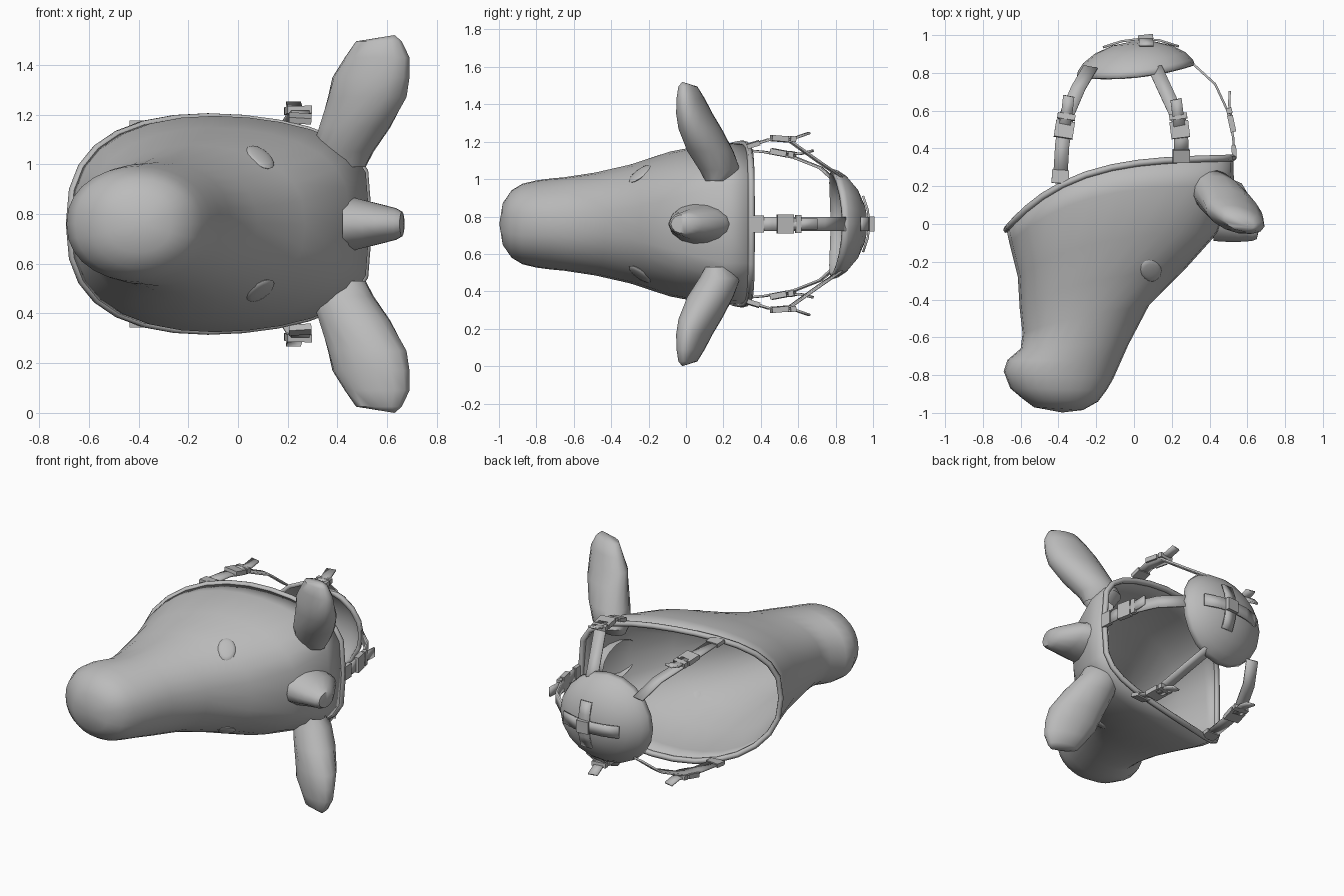
import bpy, bmesh, math
from mathutils import Vector, Matrix

cube = bpy.data.objects.get("Cube")
if cube:
    bpy.data.objects.remove(cube, do_unlink=True)

MID = 0.76  # height of the mirror plane, as the mask lies on its side

grey = bpy.data.materials.new("plain grey")
grey.use_nodes = True
grey.diffuse_color = (0.5, 0.5, 0.5, 1)
bsdf = grey.node_tree.nodes["Principled BSDF"]
bsdf.inputs["Base Color"].default_value = (0.5, 0.5, 0.5, 1)
bsdf.inputs["Roughness"].default_value = 0.8


def finish(bm, name, thickness=0, offset=-1, angle=50):
    bmesh.ops.recalc_face_normals(bm, faces=bm.faces)
    mesh = bpy.data.meshes.new(name)
    bm.to_mesh(mesh)
    bm.free()
    mesh.materials.append(grey)
    obj = bpy.data.objects.new(name, mesh)
    bpy.context.collection.objects.link(obj)
    if thickness:
        mod = obj.modifiers.new("thickness", "SOLIDIFY")
        mod.thickness, mod.offset = thickness, offset
    bpy.ops.object.select_all(action="DESELECT")
    obj.select_set(True)
    bpy.context.view_layer.objects.active = obj
    bpy.ops.object.shade_smooth_by_angle(angle=math.radians(angle))
    return obj


def loft(name, rings, tip=None, closed=True, **kw):
    """Skin a list of point rings, ending in an optional tip point."""
    bm = bmesh.new()
    rows = [[bm.verts.new(p) for p in ring] for ring in rings]
    n = len(rows[0])
    for a, b in zip(rows, rows[1:]):
        for i in range(n if closed else n - 1):
            j = (i + 1) % n
            bm.faces.new((a[i], a[j], b[j], b[i]))
    if tip:
        t = bm.verts.new(tip)
        for i in range(n):
            bm.faces.new((rows[-1][i], rows[-1][(i + 1) % n], t))
    return finish(bm, name, **kw)


def oval(center, u, v, n=14):
    c, u, v = Vector(center), Vector(u), Vector(v)
    angles = [math.tau * i / n for i in range(n)]
    return [c + u * math.cos(a) + v * math.sin(a) for a in angles]


def head_ring(chin, top, bulge, width, square, n=28):
    """Bowed oval from chin to forehead, squarer towards the forehead."""
    c, t = Vector((*chin, MID)), Vector((*top, MID))
    along = (t - c) / 2
    back = Vector((-along.y, along.x, 0)).normalized()
    ring = []
    for i in range(n):
        a = math.tau * i / n
        ca, sa = math.cos(a), math.sin(a)
        power = 0.9 - square * (0.28 + 0.15 * ca)
        s = math.copysign(abs(sa) ** power, sa)
        p = (c + t) / 2 + along * ca + back * bulge * sa * sa * (1 - 0.4 * ca)
        ring.append(p + Vector((0, 0, s * width)))
    return ring


def ribbon(name, path, across, half=0.038):
    """Flat strap along a path; across is its width direction."""
    w = Vector(across).normalized() * half
    loft(name, [[Vector(p) - w, Vector(p) + w] for p in path],
         closed=False, thickness=0.012, offset=0, angle=30)


def box(name, center, along, across, size):
    x = Vector(along).normalized()
    z = x.cross(Vector(across)).normalized()
    y = z.cross(x)
    rot = Matrix((x, y, z)).transposed().to_4x4()
    bm = bmesh.new()
    bmesh.ops.create_cube(bm, size=1, matrix=Matrix.Translation(center) @ rot
                          @ Matrix.Diagonal((*size, 1)))
    finish(bm, name, angle=30)


# Hollow head: chin point, forehead point, bow, half width, squareness
sections = [
    ((-.675, -.03), (.525, .35), .145, .43, 1),
    ((-.66, -.1), (.53, .2), .12, .435, .95),
    ((-.615, -.28), (.45, -.04), .08, .388, .6),
    ((-.605, -.45), (.27, -.24), .05, .318, .2),
    ((-.59, -.58), (.08, -.43), .02, .275, -.1),
    ((-.60, -.66), (-.03, -.64), 0, .25, 0),
    ((-.67, -.72), (-.07, -.73), 0, .243, 0),
    ((-.69, -.78), (-.11, -.82), 0, .233, 0),
    ((-.655, -.87), (-.145, -.88), 0, .215, .1),
    ((-.59, -.925), (-.19, -.94), 0, .18, .2),
    ((-.53, -.97), (-.27, -.985), 0, .115, .2),
]
rings = [head_ring(*s) for s in sections]
head = loft("head_shell", rings, tip=(-.38, -.998, MID), thickness=0.015)
bpy.context.view_layer.update()


def bump(name, x, z, radii, sink):
    """Flattened ellipsoid seated on the front of the head."""
    hit, place, normal, _ = head.ray_cast(Vector((x, -2, z)), Vector((0, 1, 0)))
    rot = normal.to_track_quat("Z", "Y").to_matrix().to_4x4()
    bm = bmesh.new()
    bmesh.ops.create_uvsphere(bm, u_segments=14, v_segments=8, radius=1,
                              matrix=Matrix.Translation(place - normal * sink)
                              @ rot @ Matrix.Diagonal((*radii, 1)))
    finish(bm, name)


# Rolled rim around the opening
curve = bpy.data.curves.new("rim_path", "CURVE")
curve.dimensions = "3D"
curve.bevel_depth, curve.bevel_resolution = 0.018, 1
spline = curve.splines.new("POLY")
spline.points.add(len(rings[0]) - 1)
for point, p in zip(spline.points, rings[0]):
    point.co = (*p, 1)
spline.use_cyclic_u = True
curve.materials.append(grey)
bpy.context.collection.objects.link(bpy.data.objects.new("rim", curve))

# Forelock bump between the ears
loft("forelock", [oval((.42, .09, MID), (0, .18, 0), (0, 0, .12)),
                  oval((.5, .075, MID), (0, .17, 0), (0, 0, .1)),
                  oval((.56, .06, MID), (.01, .155, 0), (0, 0, .085)),
                  oval((.635, 0, MID), (.01, .09, 0), (0, 0, .065)),
                  oval((.66, -.02, MID), (.01, .06, 0), (0, 0, .05))],
     tip=(.665, -.02, MID))

# Ears: distance from mid plane, centre, flat axis, thin axis
ear = [
    (.23, (.42, .17), (.09, -.03), (.03, .06)),
    (.29, (.42, .18), (.12, -.05), (.04, .1)),
    (.39, (.47, .13), (.14, -.06), (.04, .11)),
    (.51, (.52, .075), (.158, -.06), (.03, .1)),
    (.59, (.535, .045), (.155, -.05), (.02, .085)),
    (.67, (.56, .025), (.13, -.04), (.015, .065)),
    (.735, (.567, .01), (.092, -.025), (.01, .045)),
]
for side, s in (("upper", 1), ("lower", -1)):
    loft(side + "_ear",
         [oval((*c, MID + s * d), (*u, 0), (*v, 0)) for d, c, u, v in ear],
         tip=(.63, -.02, MID + s * .76))
    # Low closed eye lid
    bump(side + "_eye", .09, MID + s * .27, (.055, .075, .014), .002)

# Shallow cup for the back of the skull, slightly tilted and curved
tilt = Matrix.Rotation(math.radians(6), 3, "Z")
CUP = Vector((.01, .81, MID))


def on_cup(x, z, lift=0):
    """Point of the cup surface at the local offsets x and z."""
    r = min(1, (x / .315) ** 2 + (z / .295) ** 2)
    depth = .158 * (1 - r) ** .58 - .03 * (z / .295) ** 2
    return CUP + tilt @ Vector((x, depth + lift, z))


cup_rings = []
for r in (1, .97, .87, .65, .35):
    angles = [math.tau * i / 20 for i in range(20)]
    cup_rings.append([on_cup(.315 * r * math.cos(a), .295 * r * math.sin(a))
                      for a in angles])
loft("skull_cup", cup_rings, tip=on_cup(0, 0), thickness=0.025)

# Crossed webbing and buckle on the cup
steps = [-1, -.5, 0, .5, 1]
ribbon("cup_strap_long", [on_cup(.04 + .2 * t, 0, .01) for t in steps], (0, 0, 1))
ribbon("cup_strap_cross", [on_cup(.07, .15 * t, .01) for t in steps], (1, 0, 0))
box("cup_buckle", on_cup(.07, 0, .018), tilt @ Vector((1, 0, 0)), (0, 0, 1),
    (.08, .08, .03))


# Harness straps, each with a buckle and a loose tail
def harness(name, path, across, out):
    path = [Vector(p) for p in path]
    out = Vector(out)
    ribbon(name + "_strap", path, across)
    run = path[2] - path[1]
    mid = (path[1] + path[2]) / 2
    box(name + "_buckle", mid + out * .012, run, across, (.09, .1, .03))
    box(name + "_buckle_bar", mid + run.normalized() * .07 + out * .015,
        run, across, (.03, .095, .03))
    box(name + "_anchor", path[0], path[1] - path[0], across, (.07, .09, .025))
    end = path[2] + run.normalized() * .03
    ribbon(name + "_tail", [mid + out * .02, end + out * .025,
                            end + run.normalized() * .07 + out * .055], across, .03)


for side, s in (("upper", 1), ("lower", -1)):
    harness(side + "_jaw",
            [(-.39, .25, MID + s * .4), (-.38, .42, MID + s * .385),
             (-.355, .58, MID + s * .355), (-.295, .72, MID + s * .3),
             (-.23, .83, MID + s * .2)], (1, -.2, 0), (-.1, 0, s))
    harness(side + "_cheek",
            [(.25, .36, MID + s * .425), (.25, .44, MID + s * .45),
             (.235, .56, MID + s * .44), (.17, .7, MID + s * .34),
             (.11, .83, MID + s * .25)], (1, .2, 0), (0, 0, s))
harness("crown", [(.53, .38, MID), (.525, .46, MID), (.495, .6, MID),
                  (.43, .74, MID), (.31, .85, MID)], (0, 0, 1), (.6, .1, 0))
